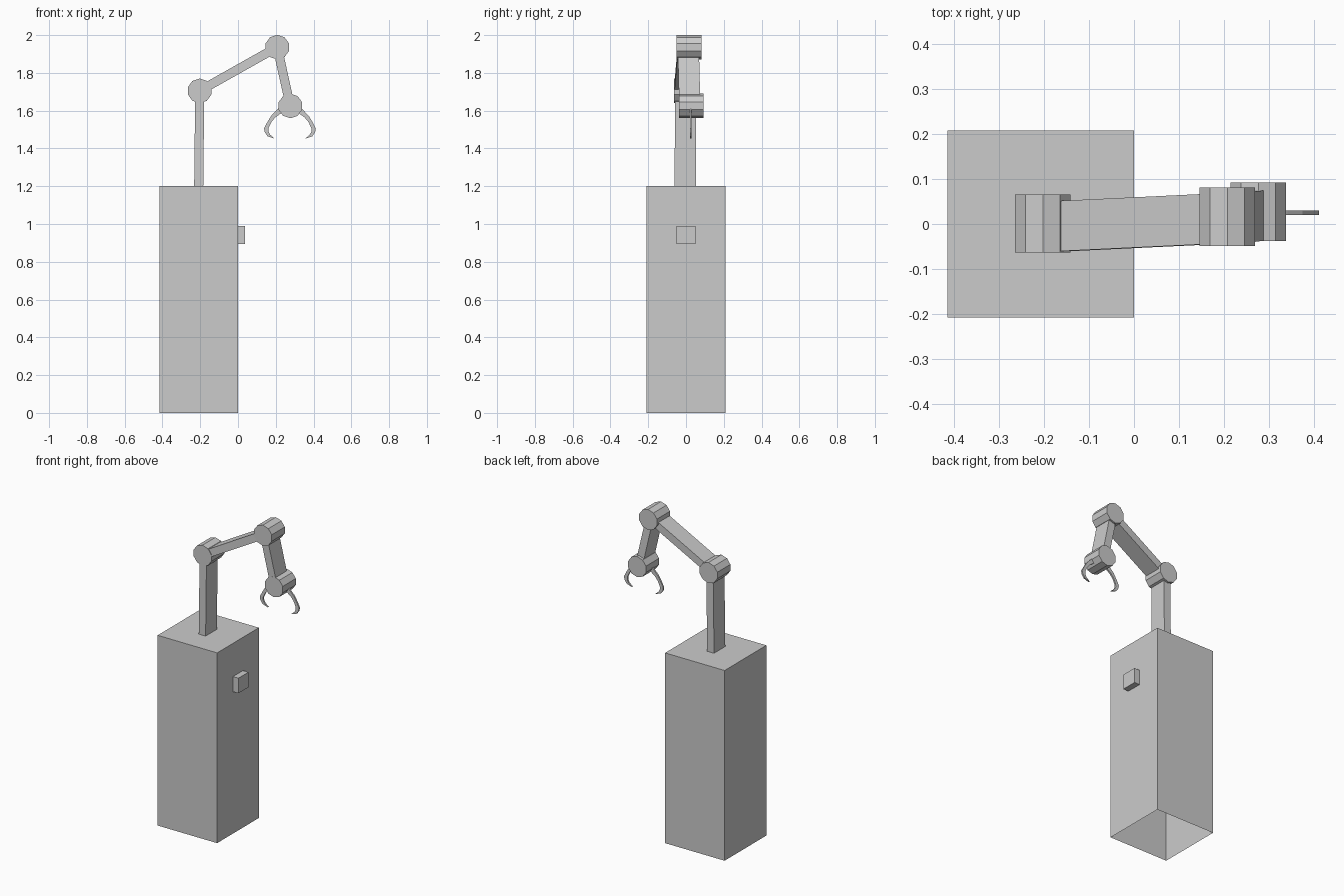
import bpy, bmesh, math
from mathutils import Vector

if "Cube" in bpy.data.objects:
    bpy.data.objects.remove(bpy.data.objects["Cube"])


def make(name, verts, faces):
    mesh = bpy.data.meshes.new(name)
    mesh.from_pydata(verts, [], faces)
    bm = bmesh.new()
    bm.from_mesh(mesh)
    bmesh.ops.recalc_face_normals(bm, faces=bm.faces)
    bm.to_mesh(mesh)
    bm.free()
    obj = bpy.data.objects.new(name, mesh)
    bpy.context.collection.objects.link(obj)
    return obj


def prism(name, profile, y0, y1):
    """Extrude an x-z outline between two y positions."""
    n = len(profile)
    verts = [(x, y, z) for y in (y0, y1) for x, z in profile]
    faces = [tuple(range(n)), tuple(range(n, 2 * n))]
    faces += [(i, (i + 1) % n, n + (i + 1) % n, n + i) for i in range(n)]
    return make(name, verts, faces)


def box(name, lo, hi):
    return prism(name, [(lo[0], lo[2]), (hi[0], lo[2]), (hi[0], hi[2]), (lo[0], hi[2])], lo[1], hi[1])


def joint(name, c, r=0.065, half=0.065):
    """Ten-sided drum along y with a corner at the top."""
    ring = [(c[0] + r * math.sin(i * math.tau / 10), c[2] + r * math.cos(i * math.tau / 10)) for i in range(10)]
    return prism(name, ring, c[1] - half, c[1] + half)


def link(name, a, b, thick=0.048, width=0.112):
    """Flat bar running from point a to point b."""
    a, b = Vector(a), Vector(b)
    d = (b - a).normalized()
    n = d.cross(Vector((0, 1, 0))).normalized() * thick / 2
    w = n.cross(d).normalized() * width / 2
    verts = [p + s * n + t * w for p in (a, b) for s, t in ((-1, -1), (1, -1), (1, 1), (-1, 1))]
    faces = [(0, 1, 2, 3), (4, 5, 6, 7)] + [(i, (i + 1) % 4, 4 + (i + 1) % 4, 4 + i) for i in range(4)]
    return make(name, verts, faces)


# Pedestal, open underneath
pedestal = box("pedestal", (-0.415, -0.208, 0), (0, 0.208, 1.2))
bm = bmesh.new()
bm.from_mesh(pedestal.data)
bottom = [f for f in bm.faces if f.normal.z < -0.9]
bmesh.ops.delete(bm, geom=bottom, context='FACES_ONLY')
bm.to_mesh(pedestal.data)
bm.free()

# Control button on the side
box("button", (0, -0.05, 0.895), (0.038, 0.05, 0.99))

# Joints
shoulder, elbow, wrist = (-0.203, 0.001, 1.705), (0.208, 0.016, 1.936), (0.277, 0.027, 1.625)
joint("shoulder_joint", shoulder)
joint("elbow_joint", elbow)
joint("wrist_joint", wrist)

# Arm bars, sunk a little into the joints
link("post", (-0.208, -0.004, 1.2), (-0.203, -0.003, 1.66))
link("upper_arm", (-0.164, -0.005, 1.727), (0.17, 0.011, 1.915))
link("forearm", (0.217, 0.013, 1.895), (0.268, 0.019, 1.665))

# Curved claws, as offsets from the wrist axis, mirrored left and right
claw = [(0.045, 1.625), (0.067, 1.606), (0.1, 1.572), (0.122, 1.535), (0.137, 1.505), (0.133, 1.485),
        (0.118, 1.464), (0.081, 1.452), (0.104, 1.472), (0.114, 1.49), (0.113, 1.508), (0.098, 1.54),
        (0.078, 1.564), (0.042, 1.59)]
for side, name in ((-1, "claw_left"), (1, "claw_right")):
    prism(name, [(0.275 + side * x, z) for x, z in claw], 0.02, 0.03)
